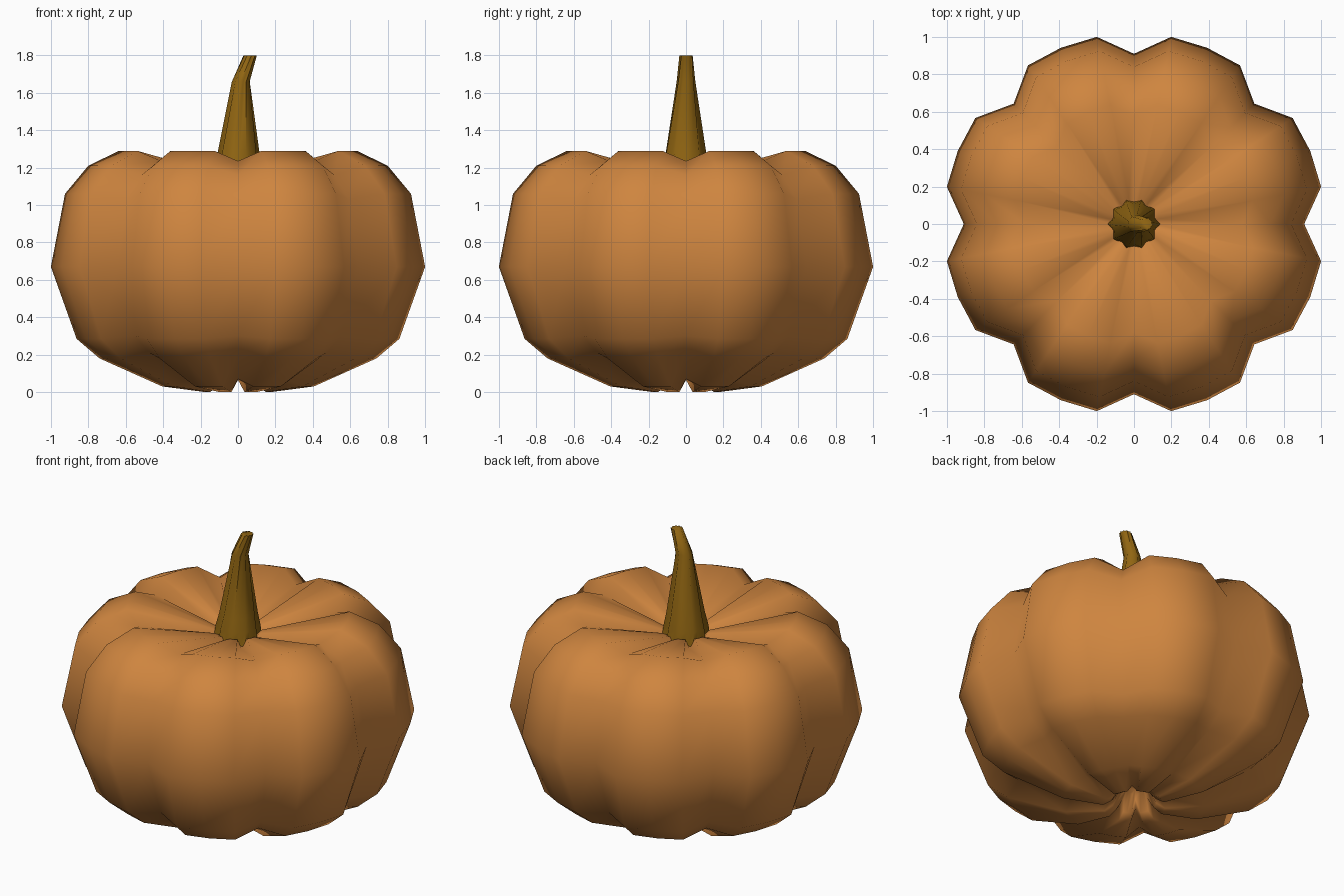
import bpy, bmesh, math
from math import sin, cos, tau

if "Cube" in bpy.data.objects:
    bpy.data.objects.remove(bpy.data.objects["Cube"])


def material(name, color):
    mat = bpy.data.materials.new(name)
    mat.diffuse_color = color
    mat.use_nodes = True
    mat.node_tree.nodes["Principled BSDF"].inputs["Base Color"].default_value = mat.diffuse_color
    return mat


def loft(name, rings, mat, angle, cap_top=True, cap_bottom=True):
    """Skin a stack of closed rings, bottom to top."""
    bm = bmesh.new()
    loops = [[bm.verts.new(p) for p in ring] for ring in rings]
    n = len(loops[0])
    for a, b in zip(loops, loops[1:]):
        for i in range(n):
            j = (i + 1) % n
            bm.faces.new((a[i], a[j], b[j], b[i]))
    if cap_bottom:
        bm.faces.new(loops[0][::-1])
    if cap_top:
        bm.faces.new(loops[-1])
    mesh = bpy.data.meshes.new(name)
    bm.to_mesh(mesh)
    bm.free()
    mesh.materials.append(mat)
    obj = bpy.data.objects.new(name, mesh)
    bpy.context.collection.objects.link(obj)
    bpy.ops.object.select_all(action='DESELECT')
    obj.select_set(True)
    bpy.context.view_layer.objects.active = obj
    bpy.ops.object.shade_smooth_by_angle(angle=math.radians(angle))
    return obj


orange = material("pumpkin_skin", (0.62, 0.235, 0.05, 1))
brown = material("stem_skin", (0.28, 0.13, 0.006, 1))

# Pumpkin body: eight lobes, every fourth column is a groove
# (lobe radius, lobe height, groove radius, groove height)
profile = [
    (0.08, 0.13, 0.06, 0.15),
    (0.13, 0.03, 0.09, 0.10),
    (0.18, 0.00, 0.13, 0.065),
    (0.413, 0.03, 0.36, 0.07),
    (0.755, 0.18, 0.67, 0.21),
    (0.88, 0.285, 0.78, 0.30),
    (1.02, 0.67, 0.91, 0.67),
    (0.943, 1.06, 0.84, 1.03),
    (0.816, 1.21, 0.73, 1.16),
    (0.648, 1.29, 0.58, 1.235),
    (0.14, 1.17, 0.11, 1.10),
    (0.06, 1.12, 0.05, 1.08),
]
body = []
for r, z, groove_r, groove_z in profile:
    ring = []
    for i in range(32):
        a = tau * i / 32
        rr, zz = (groove_r, groove_z) if i % 4 == 0 else (r, z)
        ring.append((rr * cos(a), rr * sin(a), zz))
    body.append(ring)
loft("pumpkin_body", body, orange, 100)

# Ribbed, slightly twisted stem leaning to +x: (centre x, height, radius, twist)
path = [
    (0.0, 1.12, 0.14, 0.0),
    (0.0, 1.20, 0.13, 0.0),
    (0.003, 1.28, 0.112, 0.05),
    (0.015, 1.66, 0.05, 0.3),
    (0.065, 1.80, 0.036, 0.5),
]
ribs = 10
stem = []
for cx, z, r, twist in path:
    ring = []
    for i in range(ribs * 2):
        a = tau * i / (ribs * 2) + twist
        rr = r * (0.84 if i % 2 else 1.0)
        ring.append((cx + rr * cos(a), rr * sin(a), z))
    stem.append(ring)
loft("stem", stem, brown, 75)
